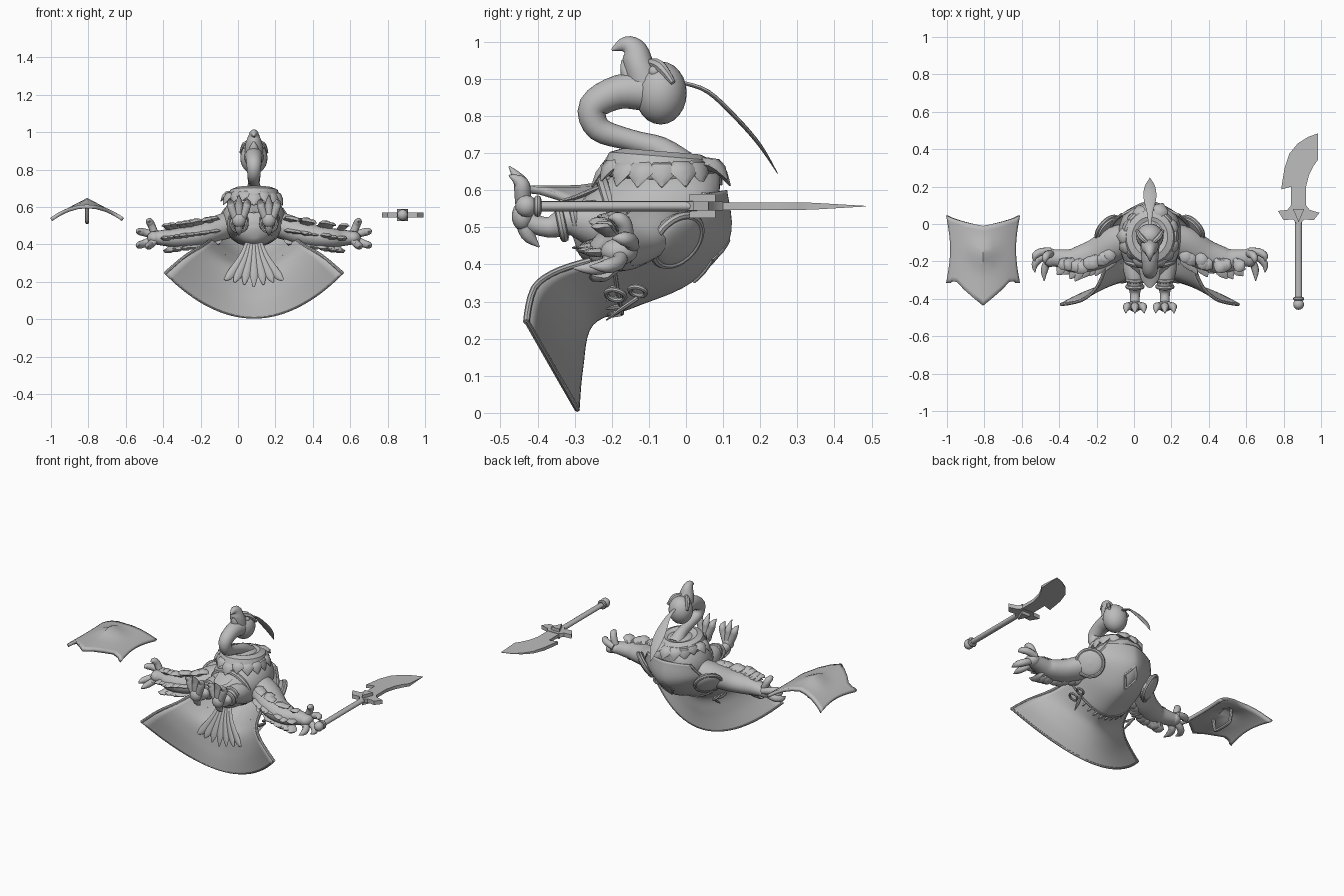
import bpy, bmesh, math, random
from mathutils import Vector as V

if "Cube" in bpy.data.objects:
    bpy.data.objects.remove(bpy.data.objects["Cube"])

random.seed(4)
CX = 0.085                      # figure's own centre line
MAT = bpy.data.materials.new("stone grey")
MAT.diffuse_color = (0.5, 0.5, 0.5, 1)
MAT.use_nodes = True
MAT.node_tree.nodes["Principled BSDF"].inputs["Base Color"].default_value = MAT.diffuse_color


def finish(name, bm, angle=40, solid=0):
    bmesh.ops.recalc_face_normals(bm, faces=bm.faces)
    me = bpy.data.meshes.new(name)
    bm.to_mesh(me)
    bm.free()
    ob = bpy.data.objects.new(name, me)
    bpy.context.collection.objects.link(ob)
    me.materials.append(MAT)
    bpy.ops.object.select_all(action='DESELECT')
    ob.select_set(True)
    bpy.context.view_layer.objects.active = ob
    bpy.ops.object.shade_smooth_by_angle(angle=math.radians(angle))
    if solid:
        mod = ob.modifiers.new("thickness", 'SOLIDIFY')
        mod.thickness, mod.offset = solid, 0


def spline(vals, t):
    """Catmull-Rom through a list of vectors, t in 0..1"""
    n = len(vals) - 1
    i = min(int(t * n), n - 1)
    f = t * n - i
    a, b, c, d = [vals[max(0, min(n, i + k))] for k in (-1, 0, 1, 2)]
    return 0.5 * (2 * b + (c - a) * f + (2 * a - 5 * b + 4 * c - d) * f * f + (3 * b - a - 3 * c + d) * f ** 3)


def tube(bm, pts, radii, up=(0, 0, 1), seg=12, steps=4):
    """Loft of ellipses: radii are (across, along up) or one number"""
    pts = [V(p) for p in pts]
    rad = [V((r, r)) if isinstance(r, (int, float)) else V(r) for r in radii]
    n = (len(pts) - 1) * steps
    rings = []
    for i in range(n + 1):
        t = i / n
        c, r = spline(pts, t), spline(rad, t)
        d = (spline(pts, min(1, t + .01)) - spline(pts, max(0, t - .01))).normalized()
        a = d.cross(V(up)).normalized()
        b = a.cross(d)
        rings.append([bm.verts.new(c + a * max(r.x, .001) * math.cos(k * math.tau / seg)
                                   + b * max(r.y, .001) * math.sin(k * math.tau / seg)) for k in range(seg)])
    for p, q in zip(rings, rings[1:]):
        for k in range(seg):
            bm.faces.new((p[k], p[k - 1], q[k - 1], q[k]))
    bm.faces.new(rings[0])
    bm.faces.new(rings[-1])


def leaf(bm, a, b, w, th=.006, up=(0, 0, 1), bend=(0, 0, 0)):
    a, b = V(a), V(b)
    tube(bm, [a, (a + b) / 2 + V(bend), b], [(w * .5, th), (w, th), (.002, .002)], up, 6, 3)


def ball(bm, c, r, seg=24):
    for v in bmesh.ops.create_uvsphere(bm, u_segments=seg, v_segments=seg // 2, radius=1)['verts']:
        v.co = V(c) + V([v.co[i] * r[i] for i in range(3)])


def plate(bm, outline, z0, z1):
    f = bm.faces.new([bm.verts.new((x, y, z0)) for x, y in outline])
    for e in bmesh.ops.extrude_face_region(bm, geom=[f])['geom']:
        if isinstance(e, bmesh.types.BMVert):
            e.co.z = z1


def ring(bm, c, normal, R, r, seg=28, squash=1):
    q = V((0, 0, 1)).rotation_difference(V(normal))
    vs = [[bm.verts.new(V(c) + q @ V(((R + r * math.cos(b)) * math.cos(a), (R + r * math.cos(b)) * math.sin(a) * squash,
           r * math.sin(b)))) for b in [k * math.tau / 8 for k in range(8)]] for a in [k * math.tau / seg for k in range(seg)]]
    for i in range(seg):
        for k in range(8):
            bm.faces.new((vs[i][k], vs[i - 1][k], vs[i - 1][k - 1], vs[i][k - 1]))


# torso
bm = bmesh.new()
tube(bm, [(CX, .09, .55), (CX, .05, .55), (CX, -.06, .535), (CX, -.17, .51), (CX, -.27, .47), (CX, -.30, .46)],
     [(.07, .08), (.14, .12), (.17, .145), (.15, .13), (.09, .08), (.03, .03)], seg=24)
finish("torso", bm)

# feather collar: soft ruff with ragged tufts
bm = bmesh.new()
ring(bm, (CX, -.07, .66), (0, .08, 1), .095, .045, squash=1.1)
ball(bm, (CX, -.07, .66), (.11, .12, .045))
for k in range(16):
    a = k * math.tau / 16
    d, c = V((math.cos(a), math.sin(a) * 1.05, 0)), V((CX, -.065, .665))
    leaf(bm, c + d * .08, c + d * random.uniform(.145, .185) + V((0, 0, random.uniform(-.06, -.03))), .045, .02,
         bend=d * .015 + V((0, 0, .02)))
finish("feather_collar", bm)

# curved neck, skull, hooked beak, crest
bm = bmesh.new()
tube(bm, [(CX, -.02, .665), (CX, -.07, .71), (CX, -.15, .735), (CX, -.235, .765), (CX, -.25, .825), (CX, -.18, .865), (CX, -.09, .865)],
     [.05, .035, .029, .034, .04, .046, .055], up=(1, 0, 0), seg=18)
finish("neck", bm)
bm = bmesh.new()
ball(bm, (CX, -.068, .862), (.073, .07, .085))
finish("head", bm)
bm = bmesh.new()
tube(bm, [(CX, -.10, .87), (CX, -.125, .93), (CX, -.14, .975), (CX, -.165, .992), (CX, -.20, .978)],
     [(.055, .05), (.042, .046), (.036, .032), (.022, .02), (.003, .003)], up=(1, 0, 0))
tube(bm, [(CX, -.14, .88), (CX, -.16, .92), (CX, -.172, .95)], [(.025, .03), (.018, .022), (.003, .003)], up=(1, 0, 0))
finish("beak", bm)
bm = bmesh.new()
for s in (-1, 1):
    ball(bm, (CX + s * .04, -.085, .92), (.016, .016, .016), 12)
    tube(bm, [(CX + s * .015, -.10, .945), (CX + s * .048, -.07, .935), (CX + s * .07, -.035, .89)], [.01, .015, .008], seg=8)
finish("eyes_and_brows", bm)
bm = bmesh.new()
tube(bm, [(CX, -.01, .89), (CX, .06, .865), (CX, .14, .79), (CX, .20, .72), (CX, .247, .645)],
     [(.008, .005), (.016, .006), (.034, .006), (.028, .005), (.001, .001)], up=(0, .6, .8), seg=8)
finish("crest_feather", bm)

# cape sweeping off the back and flaring at the hem
mid = [V(p) for p in ((0, .105, .60), (0, .112, .47), (0, .01, .355), (0, -.14, .29), (0, -.255, .24), (0, -.283, .12), (0, -.293, .005))]
side = [V(p) for p in ((.15, .05, .59), (.20, .0, .51), (.21, -.09, .455), (.235, -.22, .42), (.285, -.34, .385), (.37, -.41, .335), (.475, -.43, .245))]
NU, NV = 28, 36


def cape_pt(u, t, off=0):
    m, s = spline(mid, t), spline(side, t)
    e = abs(u) ** (1.5 + .5 * t)
    return V((CX + s.x * u, m.y + (s.y - m.y) * e, m.z + (s.z - m.z) * e - off))


bm = bmesh.new()
g = [[bm.verts.new(cape_pt(i / NU * 2 - 1, j / NV)) for i in range(NU + 1)] for j in range(NV + 1)]
for j in range(NV):
    for i in range(NU):
        bm.faces.new((g[j][i], g[j][i + 1], g[j + 1][i + 1], g[j + 1][i]))
finish("cape", bm, solid=.012)

# rolled hems and a diamond patch on the cape
bm = bmesh.new()
for s in (-1, 1):
    tube(bm, [cape_pt(s, k / 12) for k in range(13)], [.009] * 13, up=(1, 0, 0), seg=8, steps=2)
tube(bm, [cape_pt(k / 8 - 1, 1) + V((0, 0, .005)) for k in range(17)], [.007] * 17, up=(0, 1, 0), seg=8, steps=2)
d = [(.2, .24), (0, .32), (-.2, .24), (0, .16), (.2, .24)]
for (u0, t0), (u1, t1) in zip(d, d[1:]):
    tube(bm, [cape_pt(u0, t0, .008), cape_pt((u0 + u1) / 2, (t0 + t1) / 2, .008), cape_pt(u1, t1, .008)],
         [.007] * 3, up=(0, 1, .3), seg=6, steps=2)
finish("cape_trim", bm)

# garland of teeth with rings across the cape back
bm = bmesh.new()
row = [cape_pt(u, .47 + .07 * (1 - u * u), .010) for u in [k / 6 - 1 for k in range(13)]]
tube(bm, row, [.006] * 13, up=(0, 1, 0), seg=6, steps=2)
for p in row[2:-2]:
    leaf(bm, p, p + V((0, -.045, -.008)), .010, .008)
for s in (-1, 1):
    ring(bm, (CX + s * .21, -.19, .318), (s * .5, -.2, -.8), .026, .007, 16)
    ring(bm, (CX + s * .21, -.13, .328), (s * .5, -.2, -.8), .022, .007, 16)
    leaf(bm, (CX + s * .20, -.13, .31), (CX + s * .18, -.215, .25), .012, .006)
finish("tooth_garland", bm)

# tail feathers fanned inside the cape
bm = bmesh.new()
for k in range(-3, 4):
    x, z = k * .052, .172 + abs(k) * .013
    tube(bm, [(CX + k * .008, -.24, .44), (CX + x * .4, -.28, .34), (CX + x * .8, -.305, .24), (CX + x, -.315, z)],
         [(.010, .006), (.016, .008), (.022, .008), (.005, .003)], up=(0, 1, 0), seg=8)
finish("tail_feathers", bm)

for s, side_name in ((-1, "left"), (1, "right")):
    P = lambda x, y, z: (CX + s * x, y, z)
    # arm with ragged feathers along it
    bm = bmesh.new()
    tube(bm, [P(.08, -.06, .52), P(.18, -.10, .49), P(.29, -.165, .45), P(.40, -.195, .435), P(.47, -.185, .435), P(.53, -.18, .435)],
         [(.07, .07), (.09, .07), (.085, .065), (.07, .055), (.05, .045), (.045, .035)], seg=16)
    finish(side_name + "_arm", bm)
    bm = bmesh.new()
    for k in range(9):
        x, y = .19 + k * .034, -.11 - .07 * min(1, k / 5)
        for dz in (-.04, 0, .04):
            x += random.uniform(-.012, .012)
            leaf(bm, P(x - .02, y - .01, .48 - .006 * k + dz),
                 P(x + .035, y - .135 + .004 * k + random.uniform(-.015, .02) + abs(dz), .465 - .004 * k + dz * 1.6), .034, .014,
                 bend=(0, -.01, dz * .4))
    finish(side_name + "_arm_feathers", bm)
    # clawed hand
    bm = bmesh.new()
    ball(bm, P(.53, -.18, .435), (.042, .05, .036), 16)
    for y0, z0, dx, dy, dz in ((-.145, .45, .085, -.055, .02), (-.175, .43, .085, -.085, -.035), (-.205, .42, .035, -.10, -.03),
                               (-.16, .46, .03, -.05, .065)):
        a, b = V(P(.53, y0, z0)), V((s * dx, dy, dz))
        kn = a + V((s * dx * .65, dy * .1, dz * .7))
        tube(bm, [a, kn, a + V((s * dx, dy * .5, dz)), a + b], [.02, .021, .018, .002], up=(.1, .2, 1), seg=10)
    finish(side_name + "_hand", bm)
    # domed shoulder guard with rim
    bm = bmesh.new()
    n, c = V((s * .62, .55, -.5)).normalized(), V(P(.225, -.025, .465))
    ring(bm, c, n, .078, .011)
    tube(bm, [c - n * .02, c + n * .004, c + n * .018, c + n * .024], [.076, .076, .05, .002], up=(0, 0, 1), seg=28)
    finish(side_name + "_shoulder_guard", bm)
    # leg with shin cuffs
    bm = bmesh.new()
    tube(bm, [P(.07, -.16, .49), P(.08, -.24, .51), P(.08, -.31, .52), P(.08, -.37, .50), P(.08, -.44, .52)],
         [.075, .065, .045, .028, .026], up=(1, 0, 0), seg=14)
    for y, z in ((-.30, .525), (-.335, .51)):
        ring(bm, P(.08, y, z), (0, 1, .2), .04, .012, 18)
    finish(side_name + "_leg", bm)
    # foot: three toes, one rear toe
    bm = bmesh.new()
    ball(bm, P(.08, -.44, .53), (.038, .03, .04), 14)
    for dx in (-.045, 0, .045):
        tip = .665 if dx == 0 else .64
        tube(bm, [P(.08 + dx * .3, -.435, .53), P(.08 + dx * .8, -.44, .585), P(.08 + dx, -.445, .62), P(.08 + dx * 1.1, -.477, tip)],
             [.022, .022, .02, .002], up=(1, 0, 0), seg=10)
    tube(bm, [P(.08, -.44, .53), P(.08, -.425, .48), P(.08, -.395, .447)], [.024, .02, .002], up=(1, 0, 0), seg=10)
    finish(side_name + "_foot", bm)

# belt and hanging cloth
bm = bmesh.new()
ring(bm, (CX, -.19, .51), (0, 1, .3), .128, .016, squash=.92)
ball(bm, (CX, -.22, .625), (.035, .025, .02), 14)
tube(bm, [(CX, -.2, .62), (CX, -.25, .60), (CX, -.30, .58), (CX, -.34, .57)], [(.05, .008), (.055, .008), (.045, .007), (.01, .004)], seg=10)
finish("belt_and_loincloth", bm)

# shield: arched pointed plate, built as a grid between upper and lower edges
half = [(0, -.01, -.437), (.05, .0, -.395), (.10, .012, -.35), (.135, .022, -.31), (.165, .032, -.305), (.178, .038, -.315), (.192, .045, -.315)]
bm = bmesh.new()
g = []
for x, a, b in [(-x, a, b) for x, a, b in half[:0:-1]] + half:
    g.append([])
    for t in [k / 14 for k in range(15)]:
        y, xx = a + (b - a) * t, x * (1 - .11 * math.sin(math.pi * t) * (x / .192) ** 2)
        z = .603 - 1.9 * xx * xx + .035 * math.exp(-((xx / .05) ** 2 + ((y + .16) / .07) ** 2))
        g[-1].append(bm.verts.new((-.807 + xx, y, z)))
for p, q in zip(g, g[1:]):
    for k in range(14):
        bm.faces.new((p[k], q[k], q[k + 1], p[k + 1]))
finish("shield", bm, solid=.02)
bm = bmesh.new()
tube(bm, [(-.807, y, z) for y, z in ((-.25, .60), (-.24, .54), (-.22, .52), (-.12, .52), (-.10, .54), (-.09, .60))],
     [.01] * 6, up=(1, 0, 0), seg=8)
finish("shield_grip", bm)

# sword; the blade thins toward its tip
bm = bmesh.new()
tube(bm, [(.88, -.43, .557), (.88, 0, .557), (.88, .06, .557)], [(.019, .014)] * 3, seg=12, steps=1)
ball(bm, (.88, -.43, .557), (.03, .03, .03), 14)
ring(bm, (.88, -.40, .557), (0, 1, 0), .02, .01, 14)
finish("sword_handle", bm)
bm = bmesh.new()
plate(bm, [(.77, .07), (.80, .02), (.85, .025), (.88, -.01), (.91, .025), (.96, .02), (.992, .06), (.94, .075), (.92, .10), (.84, .10), (.82, .075)], .545, .57)
plate(bm, [(.85, .08), (.88, .01), (.91, .08)], .525, .59)
finish("sword_guard", bm)
bm = bmesh.new()
plate(bm, [(.84, .10), (.92, .10), (.92, .20), (.935, .26), (.96, .31), (.985, .345), (.985, .485), (.93, .465), (.875, .43),
           (.83, .375), (.805, .30), (.795, .24), (.787, .185), (.84, .20)], .547, .567)
for v in bm.verts:
    v.co.z = .557 + (v.co.z - .557) * min(1, max(.08, (.49 - v.co.y) / .16))
finish("sword_blade", bm)
